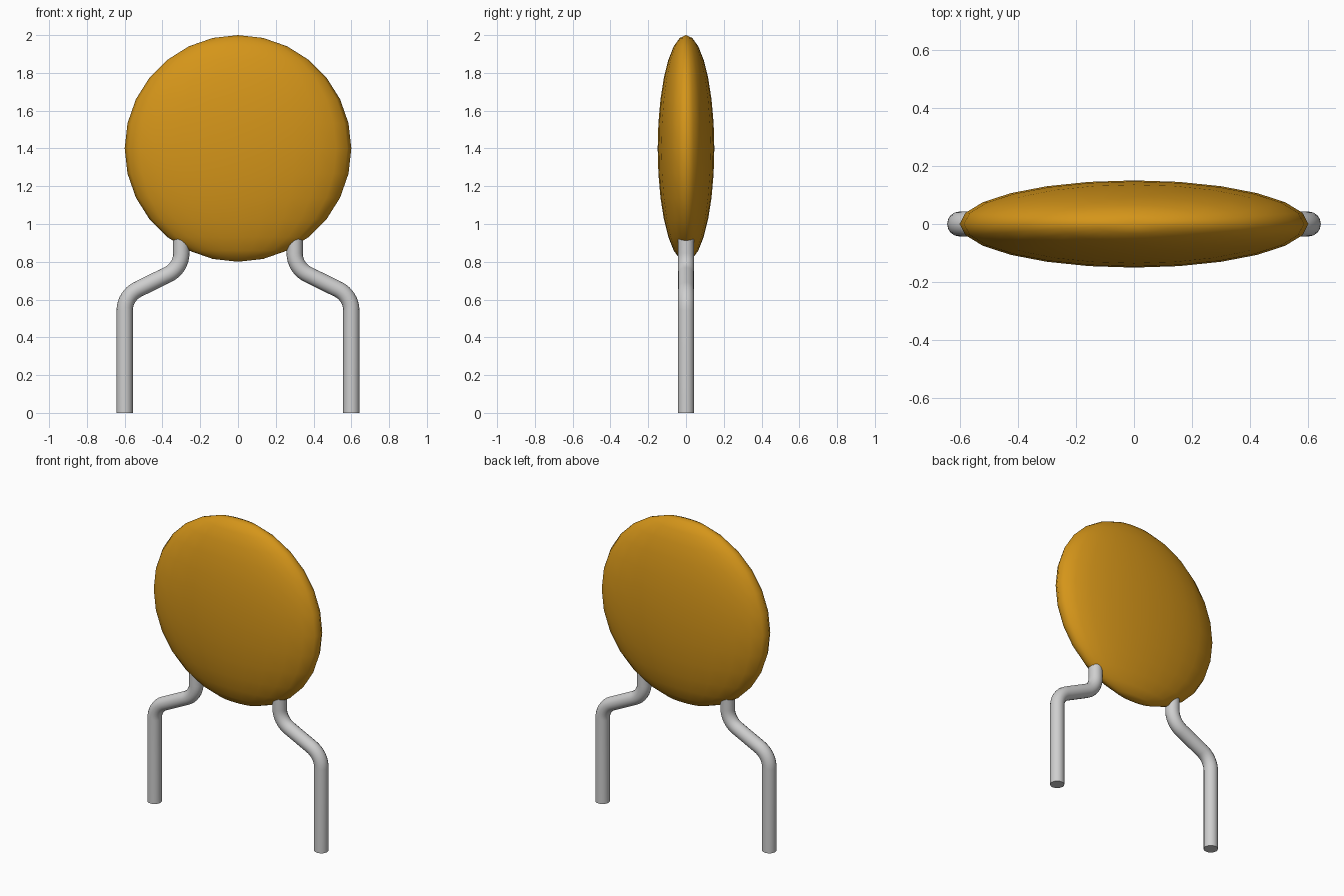
import bpy, math
from mathutils import Vector

cube = bpy.data.objects.get("Cube")
if cube:
    bpy.data.objects.remove(cube, do_unlink=True)


def material(name, rgb, roughness):
    m = bpy.data.materials.new(name)
    m.use_nodes = True
    m.diffuse_color = (*rgb, 1)
    bsdf = next(n for n in m.node_tree.nodes if n.type == 'BSDF_PRINCIPLED')
    bsdf.inputs["Base Color"].default_value = (*rgb, 1)
    bsdf.inputs["Roughness"].default_value = roughness
    return m


def fillet(prev, corner, nxt, radius, steps):
    """Points of an arc that rounds the corner between two straight runs."""
    a, b = (prev - corner).normalized(), (nxt - corner).normalized()
    half = a.angle(b) / 2
    centre = corner + (a + b).normalized() * radius / math.sin(half)
    tangent = radius / math.tan(half)
    start = (corner + a * tangent - centre).normalized()
    end = (corner + b * tangent - centre).normalized()
    return [centre + start.slerp(end, i / steps) * radius for i in range(steps + 1)]


ochre = material("ochre_coating", (0.66, 0.30, 0.01), 0.4)
metal = material("tinned_metal", (0.62, 0.62, 0.62), 0.4)

# Lens-shaped body
bpy.ops.mesh.primitive_uv_sphere_add(segments=24, ring_count=14, radius=1,
                                     location=(0, 0, 1.4))
body = bpy.context.object
body.name = "disc_body"
body.scale = (0.6, 0.15, 0.6)
bpy.ops.object.transform_apply(location=False, rotation=False, scale=True)
bpy.ops.object.shade_smooth()
body.data.materials.append(ochre)


# Bent wire legs, running up into the body
def wire_leg(name, side):
    foot, low, high, top = [Vector((side * x, 0, z)) for x, z in
                            ((0.6, 0), (0.6, 0.62), (0.3, 0.767), (0.3, 0.99))]
    path = [foot, *fillet(foot, low, high, 0.125, 8),
            *fillet(low, high, top, 0.125, 8), top]
    curve = bpy.data.curves.new(name, 'CURVE')
    curve.dimensions = '3D'
    curve.bevel_depth = 0.043
    curve.bevel_resolution = 6
    curve.use_fill_caps = True
    spline = curve.splines.new('POLY')
    spline.points.add(len(path) - 1)
    for point, co in zip(spline.points, path):
        point.co = (*co, 1)
    leg = bpy.data.objects.new(name, curve)
    bpy.context.collection.objects.link(leg)
    bpy.ops.object.select_all(action='DESELECT')
    leg.select_set(True)
    bpy.context.view_layer.objects.active = leg
    bpy.ops.object.convert(target='MESH')
    leg = bpy.context.object
    bpy.ops.object.shade_smooth_by_angle(angle=math.radians(40))
    leg.data.materials.clear()
    leg.data.materials.append(metal)


wire_leg("left_wire_leg", 1)
wire_leg("right_wire_leg", -1)
